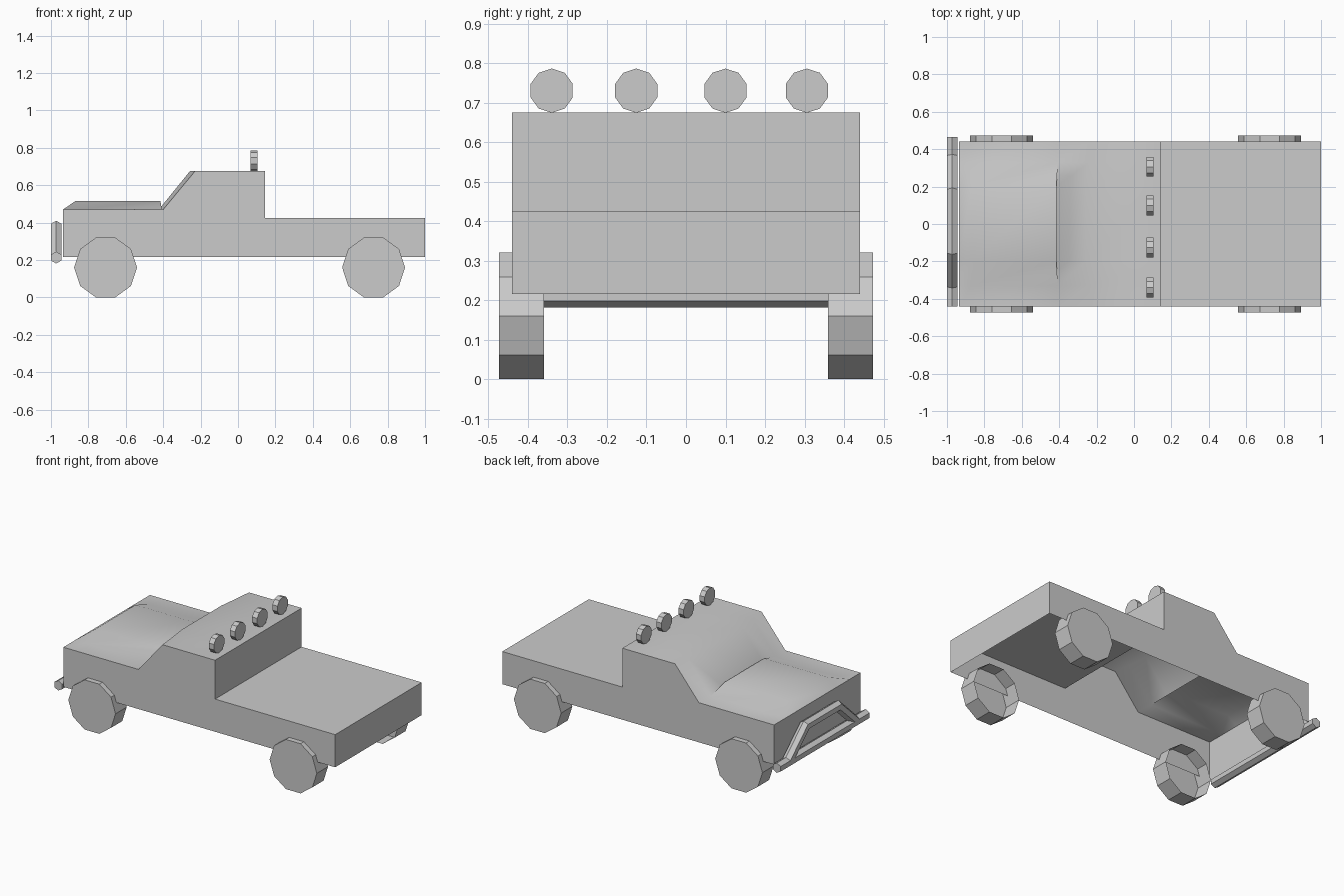
import bpy, bmesh
from math import pi, cos, sin, radians
from mathutils import Vector

if "Cube" in bpy.data.objects:
    bpy.data.objects.remove(bpy.data.objects["Cube"])


def finish(name, bm, smooth=None):
    mesh = bpy.data.meshes.new(name)
    bm.to_mesh(mesh)
    bm.free()
    ob = bpy.data.objects.new(name, mesh)
    bpy.context.collection.objects.link(ob)
    if smooth:
        bpy.ops.object.select_all(action='DESELECT')
        ob.select_set(True)
        bpy.context.view_layer.objects.active = ob
        bpy.ops.object.shade_smooth_by_angle(angle=radians(smooth))
    return ob


def disc(name, sides, radius, phase, axis, lo, hi, centre, caps):
    """Prism along axis 'x' or 'y' from lo to hi; caps picks the closed ends."""
    bm = bmesh.new()
    rings = []
    for d in (lo, hi):
        ring = []
        for i in range(sides):
            a = phase + 2 * pi * i / sides
            u, v = centre[0] + radius * cos(a), centre[1] + radius * sin(a)
            ring.append(bm.verts.new((d, u, v) if axis == 'x' else (u, d, v)))
        rings.append(ring)
    for i in range(sides):
        j = (i + 1) % sides
        bm.faces.new((rings[0][i], rings[0][j], rings[1][j], rings[1][i]))
    for k in caps:
        bm.faces.new(rings[k])
    bmesh.ops.recalc_face_normals(bm, faces=bm.faces)
    return finish(name, bm)


def tube(name, path, x, radius, sides=6):
    """Mitred tube along a path of (y, z) points at constant x."""
    bm = bmesh.new()
    pts = [Vector(p) for p in path]
    rings = []
    for i, p in enumerate(pts):
        dirs = [(pts[k + 1] - pts[k]).normalized()
                for k in (i - 1, i) if 0 <= k < len(pts) - 1]
        normals = [Vector((-d.y, d.x)) for d in dirs]
        m = sum(normals, Vector((0, 0))).normalized()
        m /= m.dot(normals[0])
        ring = []
        for s in range(sides):
            a = pi / 2 + 2 * pi * s / sides
            q = p + m * radius * sin(a)
            ring.append(bm.verts.new((x + radius * cos(a), q.x, q.y)))
        rings.append(ring)
    for r0, r1 in zip(rings, rings[1:]):
        for s in range(sides):
            t = (s + 1) % sides
            bm.faces.new((r0[s], r0[t], r1[t], r1[s]))
    bm.faces.new(rings[0])
    bm.faces.new(rings[-1])
    bmesh.ops.recalc_face_normals(bm, faces=bm.faces)
    return finish(name, bm)


# Body shell, open underneath: (x, z) at the outer edge, shoulder and middle
def flat(x, z):
    return ((x, z),) * 3


rows = [
    flat(-.935, .215), flat(-.935, .47),
    ((-.87, .47), (-.87, .47), (-.87, .515)),         # raised hood front
    ((-.40, .47), (-.407, .472), (-.415, .515)),      # raised hood rear
    ((-.40, .47), (-.407, .472), (-.415, .48)),       # windscreen base
    ((-.23, .675), (-.241, .675), (-.257, .675)),     # windscreen top
    flat(.145, .675), flat(.145, .425), flat(1, .425), flat(1, .215),
]
columns = [(-.44, 0), (-.33, 1), (-.2, 2), (.2, 2), (.33, 1), (.44, 0)]
bm = bmesh.new()
made = {}


def vert(r, c):
    y, k = columns[c]
    co = (rows[r][k][0], y, rows[r][k][1])
    if co not in made:
        made[co] = bm.verts.new(co)
    return made[co]


for r in range(len(rows) - 1):
    for c in range(len(columns) - 1):
        ring = list(dict.fromkeys((vert(r, c), vert(r, c + 1),
                                   vert(r + 1, c + 1), vert(r + 1, c))))
        if len(ring) > 2:
            bm.faces.new(ring)
for c in (0, len(columns) - 1):
    bm.faces.new(list(dict.fromkeys(vert(r, c) for r in range(len(rows)))))
bmesh.ops.recalc_face_normals(bm, faces=bm.faces)
finish("truck_body", bm, smooth=52)

# Wheels, hollow on the inner side
for end, x in (("front", -.708), ("rear", .725)):
    disc(end + "_wheel_right", 10, .168, 0, 'y', -.474, -.36, (x, .16), (0,))
    disc(end + "_wheel_left", 10, .168, 0, 'y', .36, .474, (x, .16), (1,))

# Roof lights
for i, y in enumerate((-.34, -.126, .1, .306)):
    disc(f"roof_light_{i + 1}", 10, .056, pi / 2, 'x', .068, .104, (y, .73), (0, 1))

# Bumper bar and brush guard
tube("bumper_bar", [(-.44, .213), (.465, .213)], -.972, .032)
tube("brush_guard", [(-.33, .213), (-.15, .378), (.18, .378), (.36, .213)], -.972, .032)
